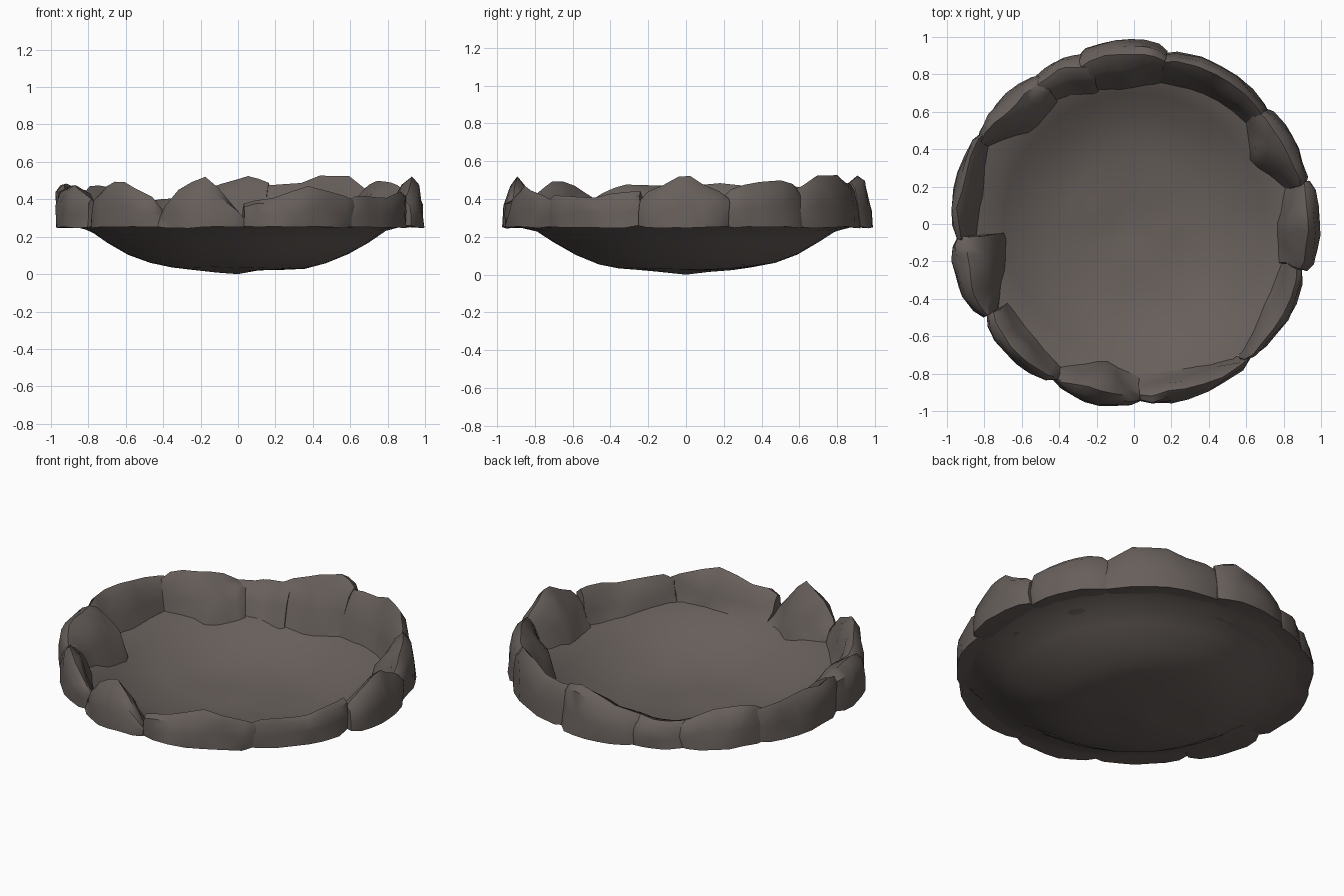
import bpy, bmesh, math
from mathutils import Vector, noise

cube = bpy.data.objects.get("Cube")
if cube:
    bpy.data.objects.remove(cube)

stone = bpy.data.materials.new("brown grey stone")
stone.use_nodes = True
colour = (0.135, 0.114, 0.105, 1)
stone.diffuse_color = colour
bsdf = stone.node_tree.nodes["Principled BSDF"]
bsdf.inputs["Base Color"].default_value = colour
bsdf.inputs["Roughness"].default_value = 0.9


def finish(name, bm, angle):
    """Turn a bmesh into a shaded stone object."""
    bmesh.ops.recalc_face_normals(bm, faces=bm.faces)
    mesh = bpy.data.meshes.new(name)
    bm.to_mesh(mesh)
    bm.free()
    mesh.materials.append(stone)
    obj = bpy.data.objects.new(name, mesh)
    bpy.context.collection.objects.link(obj)
    bpy.ops.object.select_all(action="DESELECT")
    obj.select_set(True)
    bpy.context.view_layer.objects.active = obj
    bpy.ops.object.shade_smooth_by_angle(angle=math.radians(angle))


def polar(r, a, z):
    return Vector((r * math.cos(a), r * math.sin(a), z))


def interpolate(values, t):
    x = t * (len(values) - 1)
    i = min(int(x), len(values) - 2)
    return values[i] + (values[i + 1] - values[i]) * (x - i)


# Thin shallow bowl: underside out to the lip, then back along the floor
WALL = 0.014
underside = [(0.12, 0.016), (0.25, 0.025), (0.36, 0.035), (0.47, 0.06),
             (0.59, 0.107), (0.7, 0.17), (0.79, 0.23), (0.9, 0.258)]
inside = [(r, z + WALL) for r, z in reversed(underside)]
SEGMENTS = 36
bm = bmesh.new()
rings = []
for r, z in underside + inside:
    ring = []
    for k in range(SEGMENTS):
        a = math.tau * k / SEGMENTS
        bump = noise.noise(polar(r, a, 0) * 4)
        ring.append(bm.verts.new(polar(r * (1 + 0.012 * bump), a, z + 0.012 * bump)))
    rings.append(ring)
for lower, upper in zip(rings, rings[1:]):
    for k in range(SEGMENTS):
        j = (k + 1) % SEGMENTS
        bm.faces.new((lower[k], lower[j], upper[j], upper[k]))
for ring, z in ((rings[0], 0.0), (rings[-1], WALL)):
    tip = bm.verts.new((0, 0, z))
    for k in range(SEGMENTS):
        bm.faces.new((ring[k], ring[(k + 1) % SEGMENTS], tip))
finish("bowl", bm, 50)

# Rock cross-section: fraction from inner to outer edge, fraction of height
BASE = 0.25
SECTION = [(1, 0), (0.98, 0.45), (0.9, 0.85), (0.7, 1), (0.42, 0.8), (0.18, 0.38)]
STEPS = [0, 0.1, 0.25, 0.4, 0.55, 0.7, 0.88, 1]


def rim_rock(name, start, end, inner, outer, heights):
    bm = bmesh.new()
    sections = []
    for t in STEPS:
        a = math.radians(start + (end - start) * t)
        top = interpolate(heights, t)
        ri = interpolate(inner, t)
        ro = outer - 0.035 * (1 - math.sin(math.pi * t) ** 0.5)
        points = [polar(ri + (ro - ri) * f, a, BASE + (top - BASE) * g)
                  for f, g in SECTION]
        # foot that meets the slope of the bowl
        foot = interpolate((0.16, 0.24), min(max((ri - 0.68) / 0.14, 0), 1))
        points.append(polar(ri - 0.01, a, foot + 0.01))
        points.append(polar(max(ri, 0.86), a, BASE + 0.005))
        centre = sum(points, Vector()) / len(points)
        ring = []
        for i, p in enumerate(points):
            if t in (0, 1):
                p = p.lerp(centre, 0.1)
            if i == 0:
                p = p + noise.noise_vector(p * 7) * 0.012
            elif i < len(SECTION):
                p = p + noise.noise_vector(p * 7) * 0.026
            ring.append(bm.verts.new(p))
        sections.append(ring)
    count = len(sections[0])
    for one, two in zip(sections, sections[1:]):
        for k in range(count):
            j = (k + 1) % count
            bm.faces.new((one[k], one[j], two[j], two[k]))
    bm.faces.new(sections[0])
    bm.faces.new(sections[-1])
    bmesh.ops.triangulate(bm, faces=bm.faces)
    finish(name, bm, 48)


# Ring of rocks, counted anticlockwise from the left side:
# start and end angle, inner radii, outer radius, heights
ROCKS = [
    ("left_rock", -15, 14, (0.8, 0.77, 0.84), 0.997, (0.4, 0.47, 0.54, 0.48, 0.4)),
    ("back_left_rock", 13, 42, (0.84, 0.71, 0.81), 0.97, (0.42, 0.48, 0.5, 0.5, 0.46)),
    ("back_left_long_rock", 38, 81, (0.82, 0.8, 0.77), 0.965, (0.46, 0.52, 0.54, 0.48, 0.48)),
    ("back_rock", 79, 109, (0.77, 0.73, 0.76), 0.985, (0.5, 0.52, 0.48, 0.45, 0.41)),
    ("back_right_small_rock", 105, 126, (0.73, 0.77, 0.8), 0.965, (0.41, 0.4, 0.4, 0.42)),
    ("back_right_rock", 122, 153, (0.77, 0.74, 0.9), 0.975, (0.4, 0.44, 0.48, 0.48, 0.45)),
    ("right_rear_rock", 149, 185, (0.9, 0.83, 0.85), 0.985, (0.44, 0.47, 0.48, 0.48, 0.46)),
    ("right_front_rock", 184, 212, (0.69, 0.73, 0.86), 0.995, (0.46, 0.48, 0.48, 0.46, 0.41)),
    ("front_right_rock", 212, 244, (0.8, 0.81, 0.87), 0.975, (0.4, 0.46, 0.5, 0.45, 0.36)),
    ("front_rock", 243, 272, (0.86, 0.75, 0.82), 0.985, (0.33, 0.44, 0.53, 0.45, 0.31)),
    ("front_left_rock", 272, 311, (0.81, 0.83, 0.92), 0.98, (0.38, 0.41, 0.46, 0.45, 0.4)),
    ("left_long_rock", 308, 345, (0.91, 0.83, 0.82), 0.97, (0.41, 0.42, 0.41, 0.42, 0.45)),
]
for rock in ROCKS:
    rim_rock(*rock)
